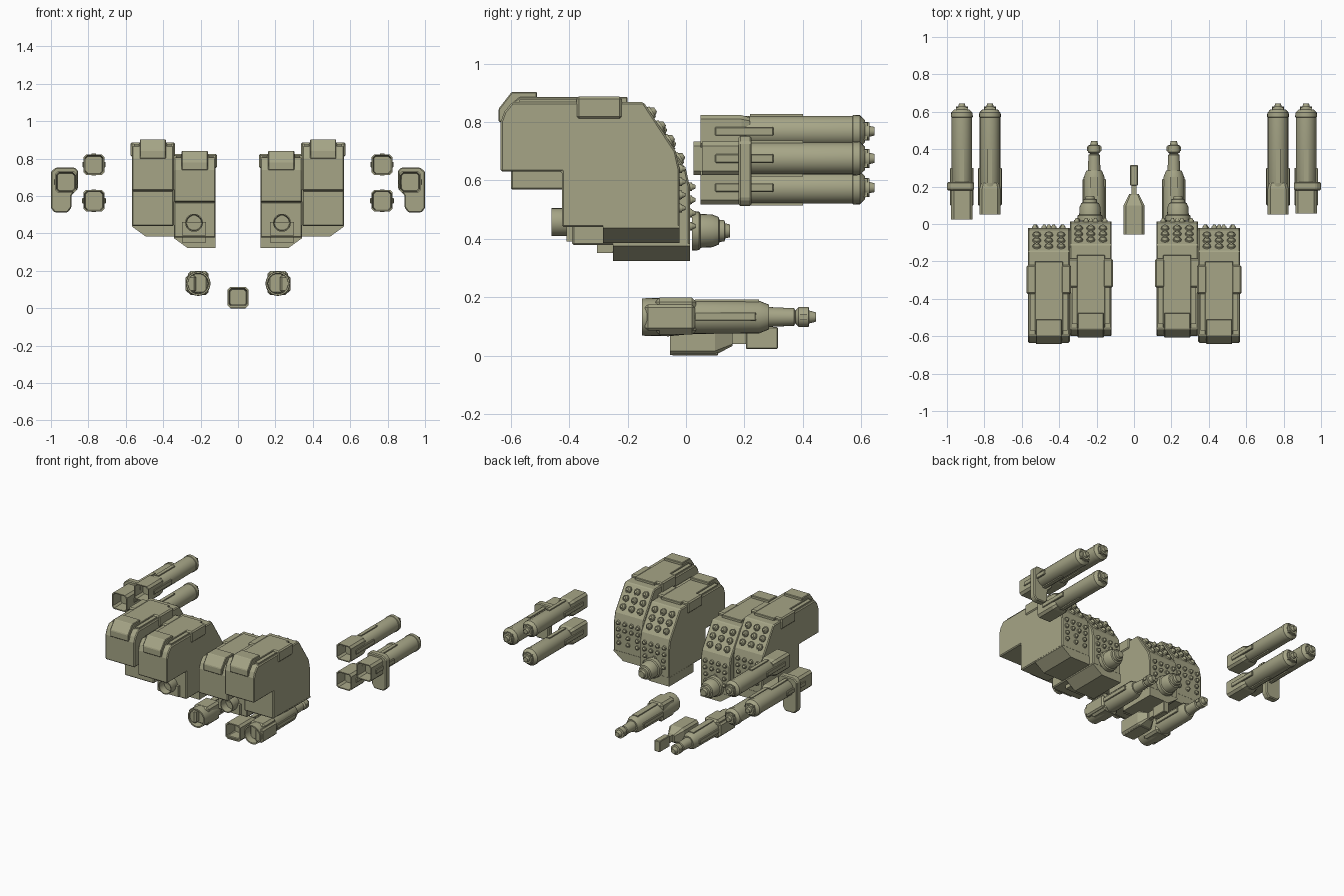
import bpy, bmesh, math
from mathutils import Matrix, Vector

if "Cube" in bpy.data.objects:
    bpy.data.objects.remove(bpy.data.objects["Cube"])

olive = bpy.data.materials.new("olive_paint")
olive.diffuse_color = (0.38, 0.375, 0.24, 1)
olive.use_nodes = True
olive.node_tree.nodes["Principled BSDF"].inputs["Base Color"].default_value = olive.diffuse_color


def finish(name, bm, bevel=0.0, smooth=False):
    bmesh.ops.recalc_face_normals(bm, faces=bm.faces)
    me = bpy.data.meshes.new(name)
    bm.to_mesh(me)
    bm.free()
    ob = bpy.data.objects.new(name, me)
    bpy.context.collection.objects.link(ob)
    me.materials.append(olive)
    if bevel:
        m = ob.modifiers.new("bevel", 'BEVEL')
        m.width, m.segments = bevel, 1
    if smooth:
        bpy.ops.object.select_all(action='DESELECT')
        ob.select_set(True)
        bpy.context.view_layer.objects.active = ob
        bpy.ops.object.shade_smooth_by_angle(angle=math.radians(32))
    return ob


def prism(name, pts, axis, lo, hi, bevel=0.0):
    """Extrude a profile: axis 'x' takes (y, z) points, axis 'y' takes (x, z) points."""
    bm = bmesh.new()
    place = (lambda p, t: (t, p[0], p[1])) if axis == 'x' else (lambda p, t: (p[0], t, p[1]))
    a = [bm.verts.new(place(p, lo)) for p in pts]
    b = [bm.verts.new(place(p, hi)) for p in pts]
    n = len(pts)
    bm.faces.new(a)
    bm.faces.new(b[::-1])
    for i in range(n):
        bm.faces.new((a[i], b[i], b[(i + 1) % n], a[(i + 1) % n]))
    return finish(name, bm, bevel)


def box(name, x0, x1, y0, y1, z0, z1, bevel=0.0):
    return prism(name, [(x0, z0), (x1, z0), (x1, z1), (x0, z1)], 'y', y0, y1, bevel)


ROUND = [(math.cos(i * math.tau / 24), math.sin(i * math.tau / 24)) for i in range(24)]
SQUARE = [(1, -.75), (1, .75), (.75, 1), (-.75, 1), (-1, .75), (-1, -.75), (-.75, -1), (.75, -1)]


def loft(name, sections, x, z, shape=ROUND):
    """Stack scaled cross-sections (y, radius) along y, capping both ends."""
    bm = bmesh.new()
    rings = [[bm.verts.new((x + u * r, y, z + v * r)) for u, v in shape] for y, r in sections]
    n = len(shape)
    for a, b in zip(rings, rings[1:]):
        for i in range(n):
            bm.faces.new((a[i], a[(i + 1) % n], b[(i + 1) % n], b[i]))
    bm.faces.new(rings[0])
    bm.faces.new(rings[-1])
    return finish(name, bm, smooth=shape is ROUND)


def hollow_tail(name, x, z, y0, y1, r, shape=SQUARE):
    loft(name, [(y0 + .08, r * .8), (y0, r * .88), (y0, r), (y1 - .03, r), (y1, r * .85)], x, z, shape)


def span(s, a, b):
    return sorted((s * a, s * b))


# ---- launcher pods: outer pod, and the inner one shifted from it ----
def pod(label, s, cx, dy, dz):
    def yz(pts):
        return [(y + dy, z + dz) for y, z in pts]
    w = .112
    body = [(-.635, .63), (-.635, .80), (-.622, .835), (-.595, .868), (-.145, .868), (-.035, .70),
            (-.022, .64), (-.022, .44), (-.425, .44), (-.425, .63)]
    prism(label + "_body", yz(body), 'x', *span(s, cx - w, cx + w), bevel=.006)
    # keel with chamfered outer edge
    keel = [(s * (cx + a), z + dz) for a, z in
            [(-w, .445), (w, .445), (w, .437), (.04, .385), (-w, .385)]]
    prism(label + "_keel", keel, 'y', -.285 + dy, -.022 + dy)
    # raised roof strip, rear hatch and shoulder plates
    strip = [(-.60, .86), (-.57, .885), (-.20, .885), (-.20, .86)]
    prism(label + "_roof_strip", yz(strip), 'x', *span(s, cx - .075, cx + .075), bevel=.003)
    hatch = [(-.642, .80), (-.642, .845), (-.597, .903), (-.51, .903), (-.51, .85), (-.60, .80)]
    prism(label + "_rear_hatch", yz(hatch), 'x', *span(s, cx - .07, cx + .07), bevel=.004)
    for k in (-1, 1):
        a, b = span(s, cx + k * .065, cx + k * .119)
        box(label + "_shoulder_plate", a, b, -.375 + dy, -.22 + dy, .81 + dz, .887 + dz, .008)
        a, b = span(s, cx + k * .075, cx + k * .10)
        box(label + "_roof_rail", a, b, -.57 + dy, -.375 + dy, .86 + dz, .877 + dz)
    # warhead grid on the sloped brow and the upright face
    bm = bmesh.new()
    slope = Vector((0, .168, .11)).normalized()
    heads = []
    for t in (.22, .50, .78):
        for i in range(3):
            heads.append((cx + (i - 1) * .065, -.145 + .11 * t, .868 - .168 * t, slope, .024))
    for j in range(4):
        n = 4 if j < 2 else 3
        for i in range(n):
            if dz and j == 3 and i == 1:
                continue
            x = cx + (i - (n - 1) / 2) * (.05 if n == 4 else .07)
            heads.append((x, -.022, .64 - j * .045, Vector((0, 1, 0)), .016))
    for x, y, z, d, r in heads:
        rot = d.to_track_quat('Z', 'Y').to_matrix().to_4x4()
        base = Matrix.Translation((s * x, y + dy, z + dz)) @ rot
        bmesh.ops.create_cone(bm, cap_ends=True, segments=12, radius1=r, radius2=r * .9,
                              depth=.016, matrix=base)
        bmesh.ops.create_cone(bm, cap_ends=True, segments=12, radius1=r * .75, radius2=r * .35,
                              depth=.014, matrix=base @ Matrix.Translation((0, 0, .013)))
    finish(label + "_warheads", bm, smooth=True)


# ---- flank missile: hollow square tail, round body, stepped cap ----
def flank_missile(label, x, z, y0, r):
    hollow_tail(label + "_tail", x, z, y0, .22, r * 1.04)
    loft(label + "_body", [(.17, r * .8), (.20, r), (.57, r), (.572, r * 1.06), (.595, r * 1.04),
                           (.613, r * .72), (.613, r * .6), (.628, r * .58), (.628, r * .35),
                           (.645, r * .28)], x, z)
    for k in (-1, 1):
        box(label + "_side_rail", x + k * r - .008, x + k * r + .008, .10, .30, z - .015, z + .015, .003)
        box(label + "_long_rail", x - .012, x + .012, .22, .40, z + k * r - .006, z + k * r + .006)
    for i in range(4):
        a = i * math.pi / 2 + .78
        px, pz = x + .62 * r * math.cos(a), z + .62 * r * math.sin(a)
        box(label + "_cap_lug", px - .007, px + .007, .60, .622, pz - .007, pz + .007)


for s, side in ((-1, "left"), (1, "right")):
    pod(side + "_outer_pod", s, .455, 0, 0)
    pod(side + "_inner_pod", s, .231, .035, -.062)

    # large rocket through the inner pod
    loft(side + "_pod_rocket_nose", [(.02, .068), (.045, .066), (.05, .058), (.09, .056), (.112, .047),
                                     (.115, .038), (.132, .036), (.134, .026), (.15, .022)], s * .235, .427)
    hollow_tail(side + "_pod_rocket_tail", s * .235, .457, -.46, -.36, .048, ROUND)
    a, b = span(s, .17, .30)
    box(side + "_pod_rocket_cradle", a, b, -.41, -.30, .39, .46)
    box(side + "_pod_rocket_skid", a, b, -.305, -.24, .352, .39)

    # flank cluster of three missiles
    flank_missile(side + "_upper_missile", s * .77, .768, .05, .053)
    flank_missile(side + "_lower_missile", s * .77, .575, .05, .055)
    flank_missile(side + "_flank_missile", s * .92, .675, .025 if s < 0 else .055, .055)
    bracket = [(s * x, z) for x, z in [(.855, .735), (.872, .752), (.975, .752), (1, .73), (1, .535),
                                       (.98, .512), (.91, .512), (.89, .54), (.89, .605), (.855, .64)]]
    prism(side + "_flank_bracket", bracket, 'y', .18, .225, bevel=.006)

    # lower rocket: tail housing, body, neck and tip
    x = s * .213
    loft(side + "_low_rocket_body", [(-.06, .05), (-.15, .055), (-.15, .064), (-.06, .066), (.02, .058),
                                     (.25, .056), (.285, .042), (.285, .034), (.37, .03), (.375, .022),
                                     (.385, .034), (.42, .034), (.422, .022), (.445, .016)], x, .132)
    box(side + "_low_rocket_housing", x - .055, x + .055, -.105, .035, .072, .198, .014)
    a, b = span(s, .225, .28)
    box(side + "_low_rocket_side_block", a, b, -.14, .03, .085, .175, .01)
    for k in (-1, 1):
        box(side + "_low_rocket_rail", x + k * .055 - .008, x + k * .055 + .008, .03, .24, .118, .148, .003)
        box(side + "_low_rocket_tip_lug", x + k * .03 - .008, x + k * .03 + .008, .39, .415, .122, .142)
    box(side + "_low_rocket_spine", x - .02, x + .02, .03, .25, .18, .192)

# ---- centre gun: hollow block, tapered shoulder, neck and muzzle blade ----
loft("centre_gun_block", [(.03, .042), (-.055, .048), (-.055, .056), (.10, .056), (.15, .03), (.16, .025)],
     0, .058, SQUARE)
box("centre_gun_neck", -.014, .014, .15, .22, .04, .085)
box("centre_gun_muzzle", -.021, .021, .205, .315, .022, .098, .004)
# ground contact skid
box("centre_gun_skid", -.045, .045, -.05, .11, 0, .02, .004)
